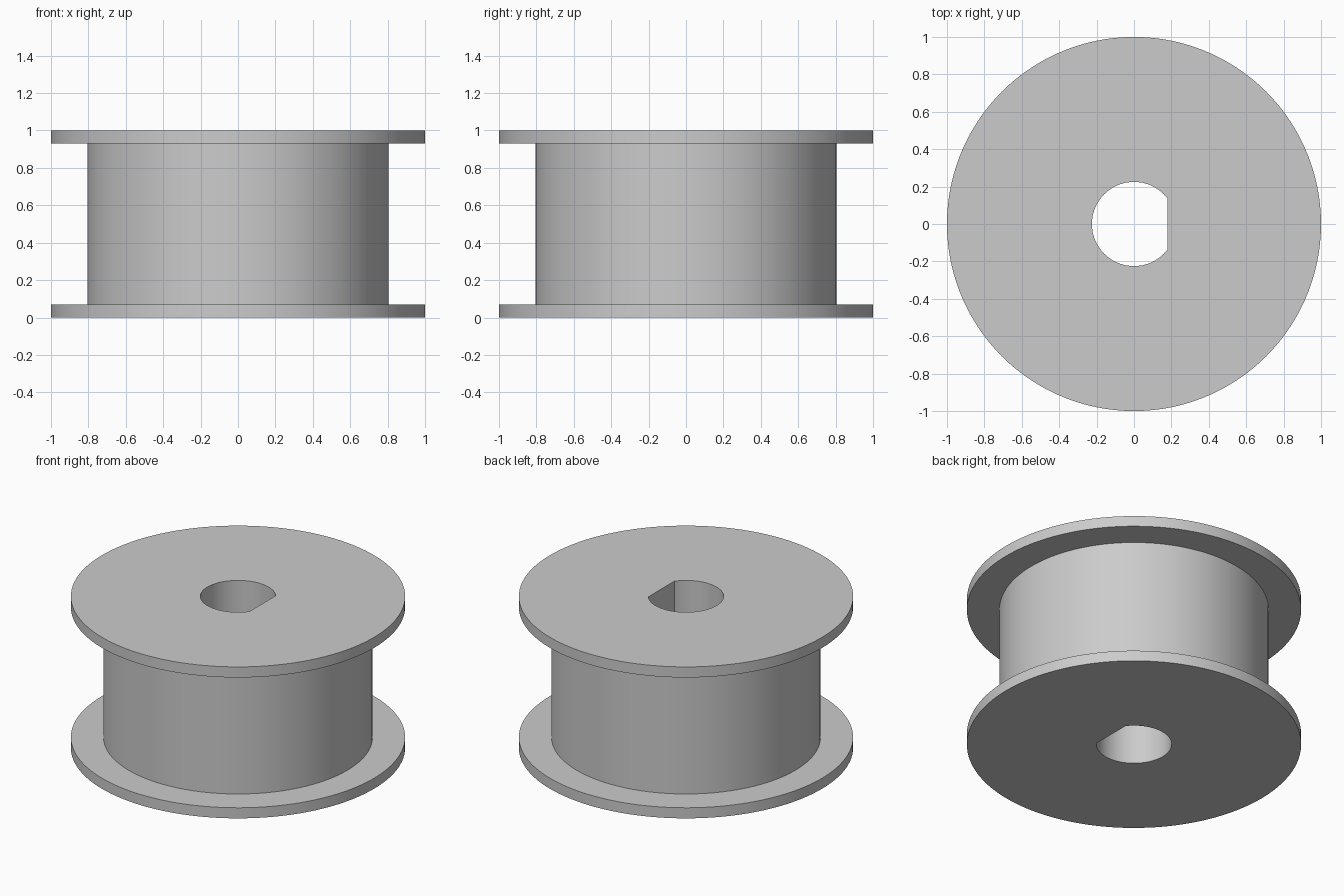
import bpy
import bmesh
import math

cube = bpy.data.objects.get("Cube")
if cube:
    bpy.data.objects.remove(cube, do_unlink=True)

RIM, CORE, HEIGHT, FLANGE = 1.0, 0.805, 1.0, 0.07
BORE, FLAT = 0.225, 0.18      # bore radius and distance of its flat side
SEGMENTS = 120

grey = bpy.data.materials.new("plain grey")
grey.use_nodes = True
colour = (0.6, 0.6, 0.6, 1)
grey.diffuse_color = colour
grey.node_tree.nodes["Principled BSDF"].inputs["Base Color"].default_value = colour

# Even angles around the axis, plus the two exact corners of the bore flat
corner = math.acos(FLAT / BORE)
angles = sorted([math.tau * i / SEGMENTS for i in range(SEGMENTS)]
                + [corner, math.tau - corner])


def bore_radius(a):
    """Radius of the D-shaped bore at angle a."""
    return min(BORE, FLAT / math.cos(a)) if math.cos(a) > 0 else BORE


def circle(radius):
    return lambda a: radius


# Closed cross-section: outer flanges and core, then the bore
section = [(circle(RIM), 0), (circle(RIM), FLANGE),
           (circle(CORE), FLANGE), (circle(CORE), HEIGHT - FLANGE),
           (circle(RIM), HEIGHT - FLANGE), (circle(RIM), HEIGHT),
           (bore_radius, HEIGHT), (bore_radius, 0)]

bm = bmesh.new()
rings = [[bm.verts.new((r(a) * math.cos(a), r(a) * math.sin(a), z)) for a in angles]
         for r, z in section]
count = len(angles)
for k, ring in enumerate(rings):
    above = rings[(k + 1) % len(rings)]
    for i in range(count):
        j = (i + 1) % count
        bm.faces.new((ring[i], ring[j], above[j], above[i]))
bmesh.ops.recalc_face_normals(bm, faces=bm.faces)

mesh = bpy.data.meshes.new("spool")
bm.to_mesh(mesh)
bm.free()
mesh.materials.append(grey)
spool = bpy.data.objects.new("spool", mesh)
bpy.context.collection.objects.link(spool)

# Smooth walls with crisp rims
bpy.ops.object.select_all(action="DESELECT")
spool.select_set(True)
bpy.context.view_layer.objects.active = spool
bpy.ops.object.shade_smooth_by_angle(angle=math.radians(25))
